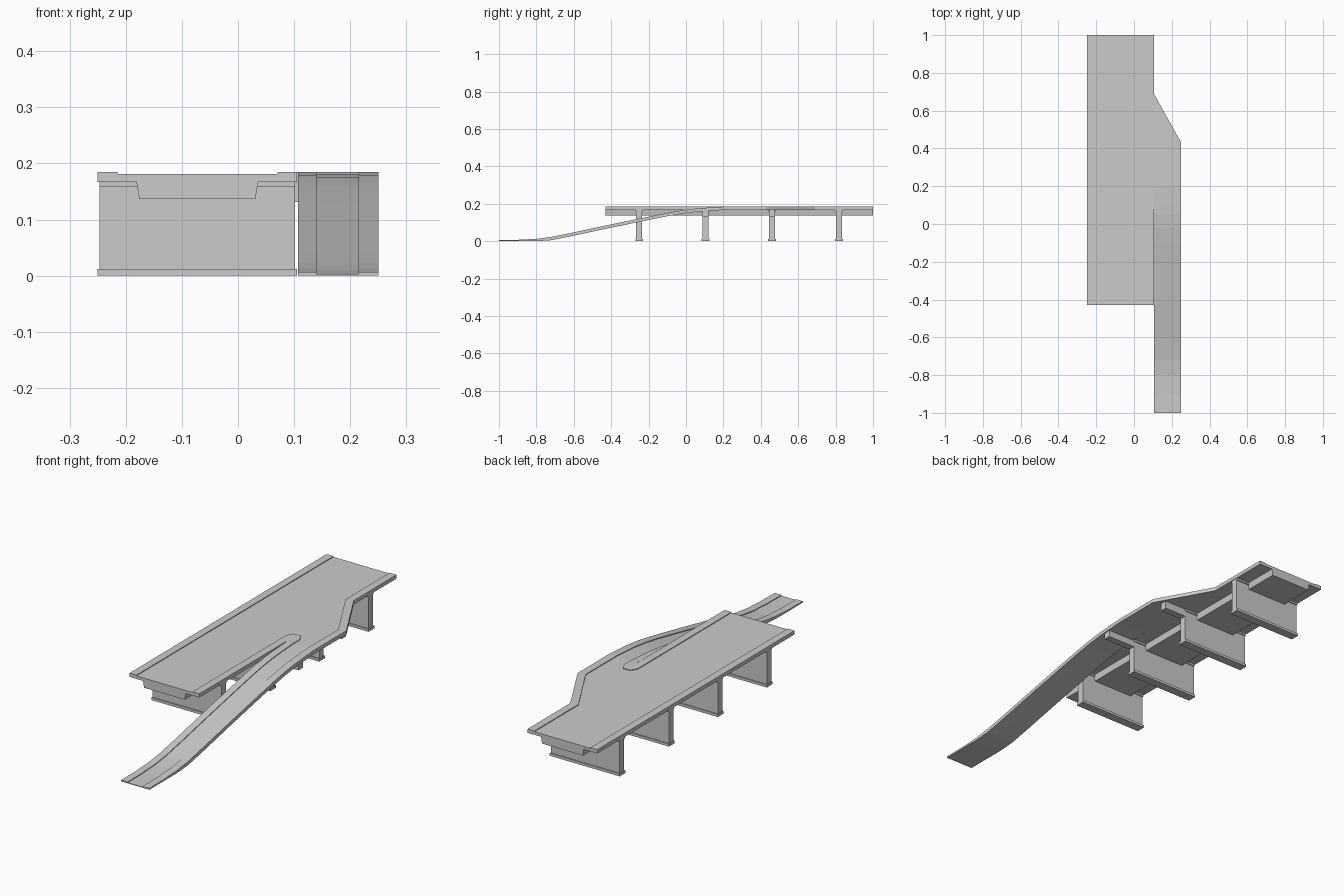
import bpy

if "Cube" in bpy.data.objects:
    bpy.data.objects.remove(bpy.data.objects["Cube"])

def make(name, verts, faces):
    me = bpy.data.meshes.new(name)
    me.from_pydata(verts, [], faces)
    me.validate()
    ob = bpy.data.objects.new(name, me)
    bpy.context.collection.objects.link(ob)
    return ob

def loft(name, rings):
    """Join closed rings of equal point count and cap both ends."""
    n = len(rings[0])
    faces = [tuple(reversed(range(n)))]
    faces.append(tuple(range(n * (len(rings) - 1), n * len(rings))))
    for r in range(len(rings) - 1):
        a, b = r * n, (r + 1) * n
        for i in range(n):
            j = (i + 1) % n
            faces.append((a + i, a + j, b + j, b + i))
    return make(name, [p for ring in rings for p in ring], faces)

def prism(name, outline, z0, z1):
    return loft(name, [[(x, y, z) for x, y in outline] for z in (z0, z1)])

def box(name, x0, x1, y0, y1, z0, z1):
    return prism(name, [(x0, y0), (x1, y0), (x1, y1), (x0, y1)], z0, z1)

BOTTOM, ROAD, TOP = 0.167, 0.181, 0.1845
Y0, Y1, MERGE, NOSE = -0.43, 1.0, 0.20, 0.28
L, R, OUT, W = -0.25, 0.105, 0.25, 0.035

# Road deck with the widened merge area
prism("road_deck", [(L, Y0), (R, Y0), (R, MERGE), (OUT, MERGE),
                    (OUT, 0.43), (R, 0.69), (R, Y1), (L, Y1)], BOTTOM, ROAD)

# Raised kerbs: left side, outer side following the taper, median with nose
box("left_kerb", L, L + W, Y0, Y1, ROAD, TOP)
prism("outer_kerb", [(OUT - W, MERGE), (OUT, MERGE), (OUT, 0.43), (R, 0.69),
                     (R, Y1), (R - W, Y1), (R - W, 0.68), (OUT - W, 0.42)], ROAD, TOP)
prism("median_kerb", [(R - W, Y0), (R, Y0), (R, MERGE), (R + W, MERGE),
                      (R + W, NOSE - 0.03), (R + 0.018, NOSE),
                      (R - 0.018, NOSE), (R - W, NOSE - 0.03)], ROAD, TOP)

# Trapezoid girder below the deck
section = [(-0.181, BOTTOM), (-0.176, 0.137), (0.031, 0.137), (0.036, BOTTOM)]
loft("girder", [[(x, y, z) for x, z in section] for y in (Y1, Y0)])

# Curved exit ramp with kerbs on both sides
path = [(-1.0, 0.0065), (-0.9, 0.0075), (-0.8, 0.0125), (-0.72, 0.023),
        (-0.62, 0.043), (-0.4, 0.090), (-0.2, 0.131), (-0.1, 0.151),
        (-0.02, 0.165), (0.05, 0.174), (0.11, 0.179), (MERGE, TOP)]
rings = []
for y, z in path:
    b, r = max(0.0, z - 0.0175), z - 0.0035
    xl, xr = R + 0.002, OUT
    rings.append([(xl, y, b), (xl, y, z), (R + W, y, z), (R + W, y, r),
                  (xr - W, y, r), (xr - W, y, z), (xr, y, z), (xr, y, b)])
loft("exit_ramp", rings)

# Wall piers with wider footings and caps
for i, y in enumerate((-0.25, 0.105, 0.46, 0.818)):
    box(f"pier_{i}", -0.247, 0.102, y - 0.016, y + 0.016, 0.011, BOTTOM)
    box(f"pier_footing_{i}", L, R, y - 0.021, y + 0.021, 0, 0.012)
    box(f"pier_cap_{i}", -0.247, 0.102, y - 0.021, y + 0.021, 0.158, BOTTOM)

# Cross beams carrying the merge area
for i, (y, x_end) in enumerate(((0.105, 0.245), (0.46, 0.215))):
    box(f"cross_beam_{i}", 0.102, x_end, y - 0.016, y + 0.016, 0.131, BOTTOM)

# Consistent outward normals
import bmesh
for ob in bpy.context.collection.objects:
    bm = bmesh.new()
    bm.from_mesh(ob.data)
    bmesh.ops.recalc_face_normals(bm, faces=bm.faces)
    bm.to_mesh(ob.data)
    bm.free()
